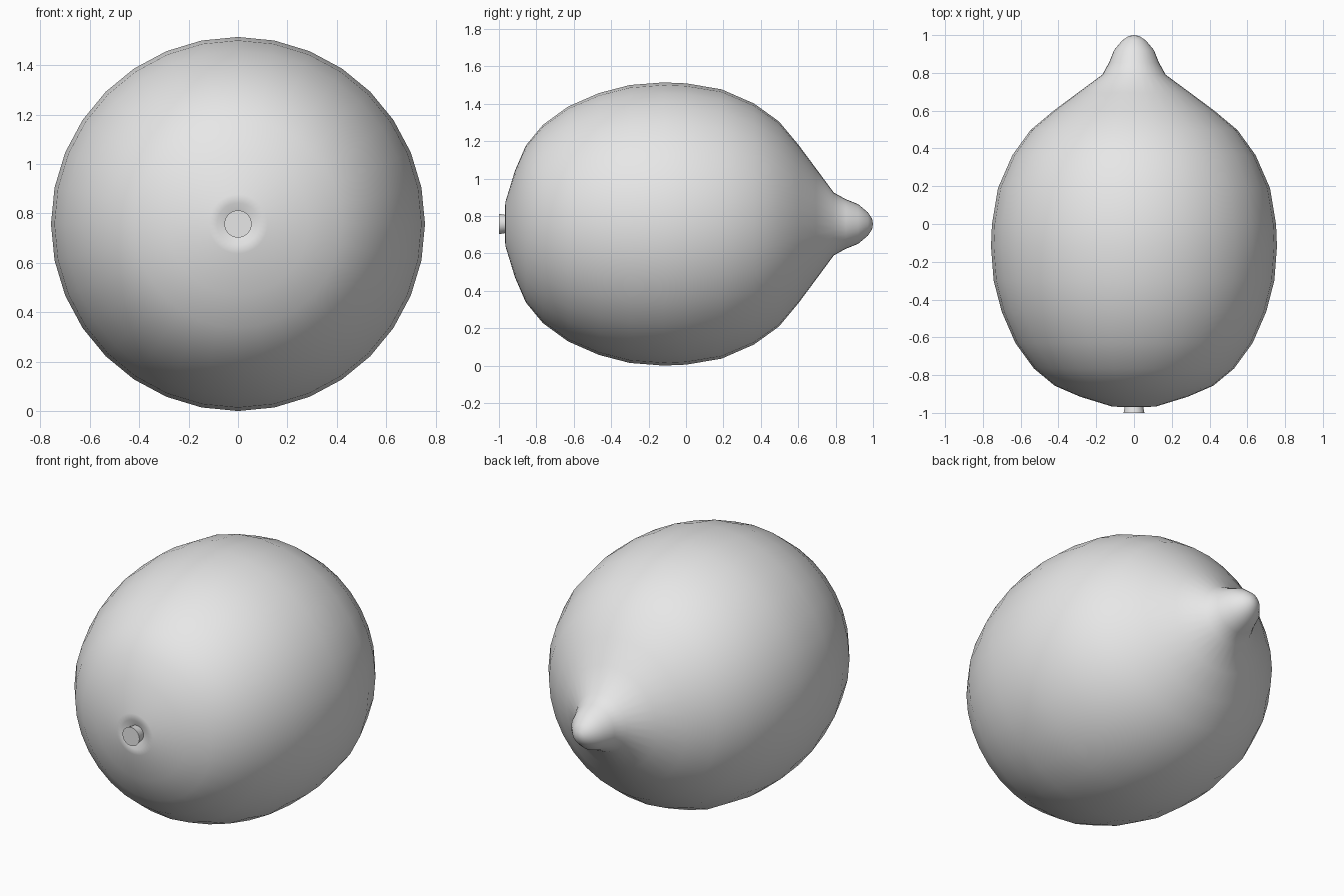
import bpy
import bmesh
import math

AXIS_Z = 0.757
SIDES = 32

cube = bpy.data.objects.get("Cube")
if cube:
    bpy.data.objects.remove(cube, do_unlink=True)

grey = bpy.data.materials.new("plain_grey")
grey.use_nodes = True
colour = (0.8, 0.8, 0.8, 1)
grey.diffuse_color = colour
grey.node_tree.nodes["Principled BSDF"].inputs["Base Color"].default_value = colour


def lathe(name, profile, sides, sharp_angle):
    """Revolve (y, radius) points around the lengthwise axis, closing radius 0 ends."""
    bm = bmesh.new()
    verts = [bm.verts.new((0, y, r)) for y, r in profile]
    edges = [bm.edges.new(pair) for pair in zip(verts, verts[1:])]
    bmesh.ops.spin(bm, geom=verts + edges, cent=(0, 0, 0), axis=(0, 1, 0),
                   angle=math.tau, steps=sides)
    bmesh.ops.remove_doubles(bm, verts=bm.verts, dist=0.0005)
    bmesh.ops.recalc_face_normals(bm, faces=bm.faces)
    mesh = bpy.data.meshes.new(name)
    bm.to_mesh(mesh)
    bm.free()
    mesh.materials.append(grey)
    obj = bpy.data.objects.new(name, mesh)
    obj.location.z = AXIS_Z
    bpy.context.collection.objects.link(obj)
    bpy.ops.object.select_all(action='DESELECT')
    obj.select_set(True)
    bpy.context.view_layer.objects.active = obj
    bpy.ops.object.shade_smooth_by_angle(angle=math.radians(sharp_angle))
    return obj


# Fruit body: dimple at the stem, round belly, then the nipple at the back
lathe("fruit_body", [
    (-0.945, 0), (-0.947, 0.05), (-0.968, 0.085), (-0.965, 0.12),
    (-0.914, 0.286), (-0.856, 0.42), (-0.765, 0.53), (-0.63, 0.628),
    (-0.465, 0.70), (-0.30, 0.743), (-0.12, 0.757), (0, 0.752),
    (0.19, 0.72), (0.364, 0.644), (0.497, 0.548), (0.6, 0.425),
    (0.695, 0.297), (0.79, 0.168), (0.855, 0.132), (0.92, 0.106),
    (0.973, 0.062), (0.995, 0.028), (1.0, 0),
], SIDES, 80)

# Short stem stub, slightly flared at its cut end
lathe("stem", [(-0.94, 0.045), (-0.975, 0.05), (-1.0, 0.055), (-1.0, 0)], SIDES, 30)
